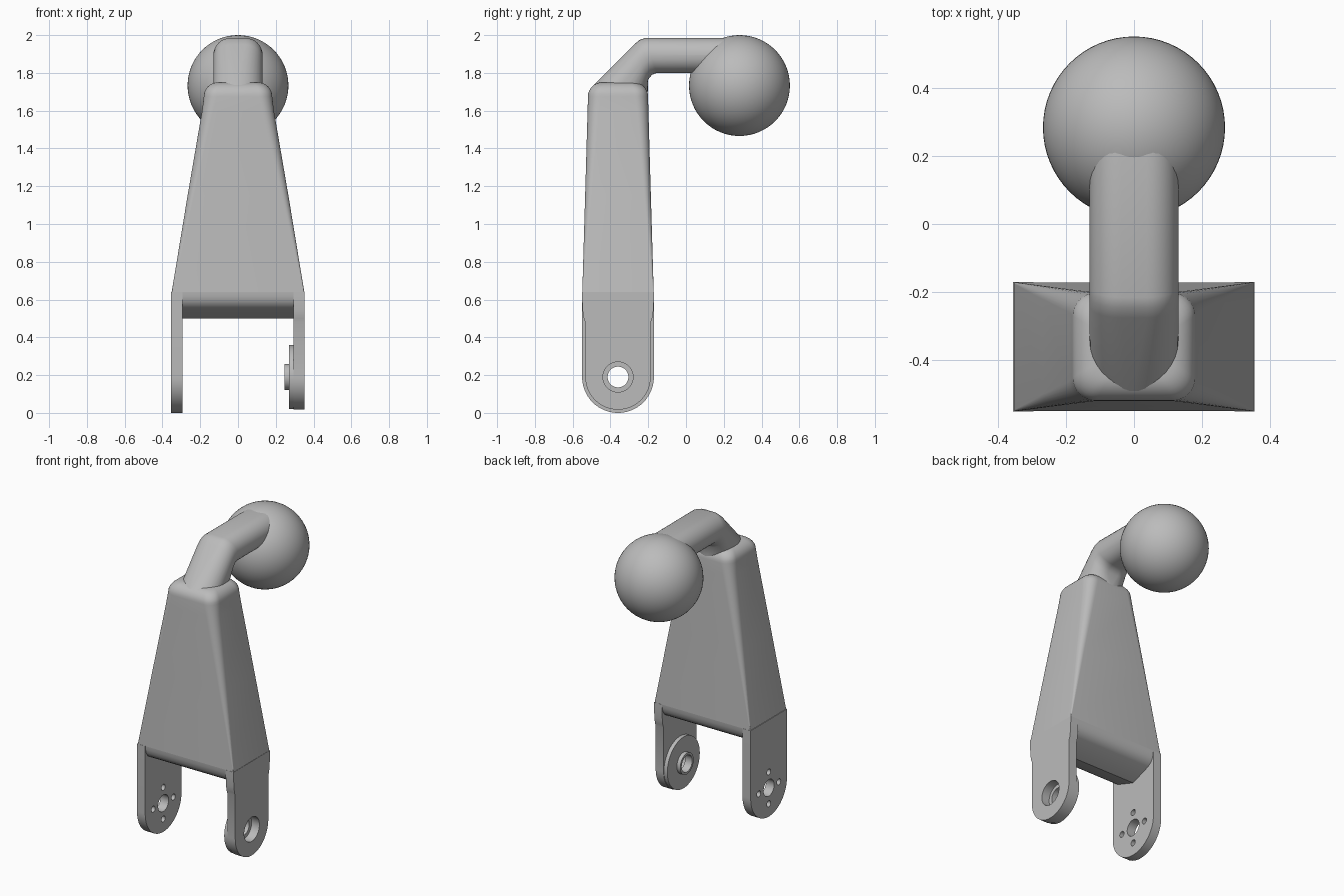
import bpy
import bmesh
from math import sin, cos, pi, radians
from mathutils import Matrix

cube = bpy.data.objects.get("Cube")
if cube:
    bpy.data.objects.remove(cube)

grey = bpy.data.materials.new("plain grey")
grey.use_nodes = True
grey.diffuse_color = (0.5, 0.5, 0.5, 1)
bsdf = next(n for n in grey.node_tree.nodes if n.type == 'BSDF_PRINCIPLED')
bsdf.inputs["Base Color"].default_value = grey.diffuse_color
bsdf.inputs["Roughness"].default_value = 0.6

AXLE_Y, AXLE_Z = -0.36, 0.19


def finish(obj, angle=35):
    obj.data.materials.clear()
    obj.data.materials.append(grey)
    bpy.ops.object.select_all(action='DESELECT')
    obj.select_set(True)
    bpy.context.view_layer.objects.active = obj
    bpy.ops.object.shade_smooth_by_angle(angle=radians(angle))


def rounded_section(hw, hh, r, steps=8):
    """Rounded rectangle as (u, v) points."""
    pts = []
    for k, (su, sv) in enumerate(((1, 1), (-1, 1), (-1, -1), (1, -1))):
        for i in range(steps + 1):
            a = (k + i / steps) * pi / 2
            pts.append((su * (hw - r) + r * cos(a), sv * (hh - r) + r * sin(a)))
    return pts


def loft(name, rings):
    """Skin a list of equal-length rings and cap both ends."""
    bm = bmesh.new()
    loops = [[bm.verts.new(p) for p in ring] for ring in rings]
    n = len(loops[0])
    for a, b in zip(loops, loops[1:]):
        for i in range(n):
            j = (i + 1) % n
            bm.faces.new((a[i], a[j], b[j], b[i]))
    bm.faces.new(loops[0][::-1])
    bm.faces.new(loops[-1])
    bmesh.ops.recalc_face_normals(bm, faces=bm.faces)
    mesh = bpy.data.meshes.new(name)
    bm.to_mesh(mesh)
    bm.free()
    obj = bpy.data.objects.new(name, mesh)
    bpy.context.collection.objects.link(obj)
    finish(obj)
    return obj


def circle(r, dy=0, dz=0, n=48):
    return [(AXLE_Y + dy + r * cos(2 * pi * i / n),
             AXLE_Z + dz + r * sin(2 * pi * i / n)) for i in range(n)]


def lug_outline(r, shoulders):
    """Half-round bottom with straight sides and mirrored shoulder points."""
    pts = [(AXLE_Y - r * cos(pi * i / 32), AXLE_Z - r * sin(pi * i / 32)) for i in range(33)]
    pts += [(AXLE_Y + w, z) for w, z in shoulders]
    pts += [(AXLE_Y - w, z) for w, z in reversed(shoulders)]
    return pts


def plate(name, outlines, x0, x1):
    """Flat plate in the yz plane; inner outlines become holes."""
    curve = bpy.data.curves.new(name, 'CURVE')
    curve.dimensions = '2D'
    curve.fill_mode = 'BOTH'
    curve.extrude = (x1 - x0) / 2
    for pts in outlines:
        sp = curve.splines.new('POLY')
        sp.points.add(len(pts) - 1)
        for p, (y, z) in zip(sp.points, pts):
            p.co = (y, z, 0, 1)
        sp.use_cyclic_u = True
    obj = bpy.data.objects.new(name, curve)
    bpy.context.collection.objects.link(obj)
    bpy.ops.object.select_all(action='DESELECT')
    obj.select_set(True)
    bpy.context.view_layer.objects.active = obj
    bpy.ops.object.convert(target='MESH')
    obj = bpy.context.view_layer.objects.active
    obj.data.transform(Matrix(((0, 0, 1, (x0 + x1) / 2), (1, 0, 0, 0), (0, 1, 0, 0), (0, 0, 0, 1))))
    bm = bmesh.new()
    bm.from_mesh(obj.data)
    bmesh.ops.remove_doubles(bm, verts=bm.verts, dist=0.0001)
    bmesh.ops.recalc_face_normals(bm, faces=bm.faces)
    bm.to_mesh(obj.data)
    bm.free()
    finish(obj)
    return obj


# Tapered body: edges grow rounder towards the domed top
sections = [(0.64, 0.351, 0.189, 0.004), (1.15, 0.267, 0.174, 0.035), (1.6, 0.19, 0.161, 0.06)]
for i in range(9):
    a = i / 8 * pi / 2
    inset = 0.075 * (1 - cos(a))
    sections.append((1.675 + 0.075 * sin(a), 0.181 - inset, 0.159 - inset, 0.068 - inset * 0.4))
loft("tapered_body", [[(u, AXLE_Y + v, z) for u, v in rounded_section(hx, hy, r)]
                      for z, hx, hy, r in sections])

# Underside of the body, a shallow V with rounded edges
half = [(0.14, 0.55), (0.165, 0.567), (0.18, 0.592), (0.187, 0.618), (0.189, 0.64)]
under = [(0, 0.5)] + half + [(-w, z) for w, z in reversed(half)]
loft("body_underside", [[(x, AXLE_Y + w, z) for w, z in under] for x in (-0.3, 0.3)])

# Right fork lug with axle hole and four screw holes
screws = [circle(0.02, 0.105 * cos(k * pi / 2), 0.105 * sin(k * pi / 2), 20) for k in range(4)]
plate("right_lug", [lug_outline(0.19, [(0.19, 0.64)]), circle(0.055)] + screws, -0.355, -0.295)

# Left fork lug, narrower, with a recessed hole and inner bosses
shoulders = [(0.173, 0.48), (0.181, 0.5), (0.187, 0.54), (0.19, 0.6), (0.19, 0.64)]
plate("left_lug", [lug_outline(0.173, shoulders), circle(0.08)], 0.295, 0.353)
plate("left_boss", [circle(0.17), circle(0.055)], 0.27, 0.296)
plate("left_collar", [circle(0.07), circle(0.055)], 0.245, 0.271)

# Bent neck: each ring runs from an outer (y, z) to an inner (y, z) point
spans = [((0.22, 1.985), (0.22, 1.8), 0.0925),
         ((-0.215, 1.985), (-0.155, 1.8), 0.0925),
         ((-0.245, 1.975), (-0.18, 1.79), 0.0925),
         ((-0.275, 1.95), (-0.2, 1.765), 0.0925),
         ((-0.49, 1.735), (-0.203, 1.69), 0.125)]
rings = []
for (oy, oz), (iy, iz), r in spans:
    length = ((oy - iy) ** 2 + (oz - iz) ** 2) ** 0.5
    rings.append([(u, (oy + iy) / 2 + (oy - iy) * v / length, (oz + iz) / 2 + (oz - iz) * v / length)
                  for u, v in rounded_section(0.13, length / 2, r)])
loft("bent_neck", rings)

# Ball end
bpy.ops.mesh.primitive_uv_sphere_add(segments=64, ring_count=32, radius=0.267, location=(0, 0.283, 1.733))
ball = bpy.context.object
ball.name = "ball_end"
finish(ball)
